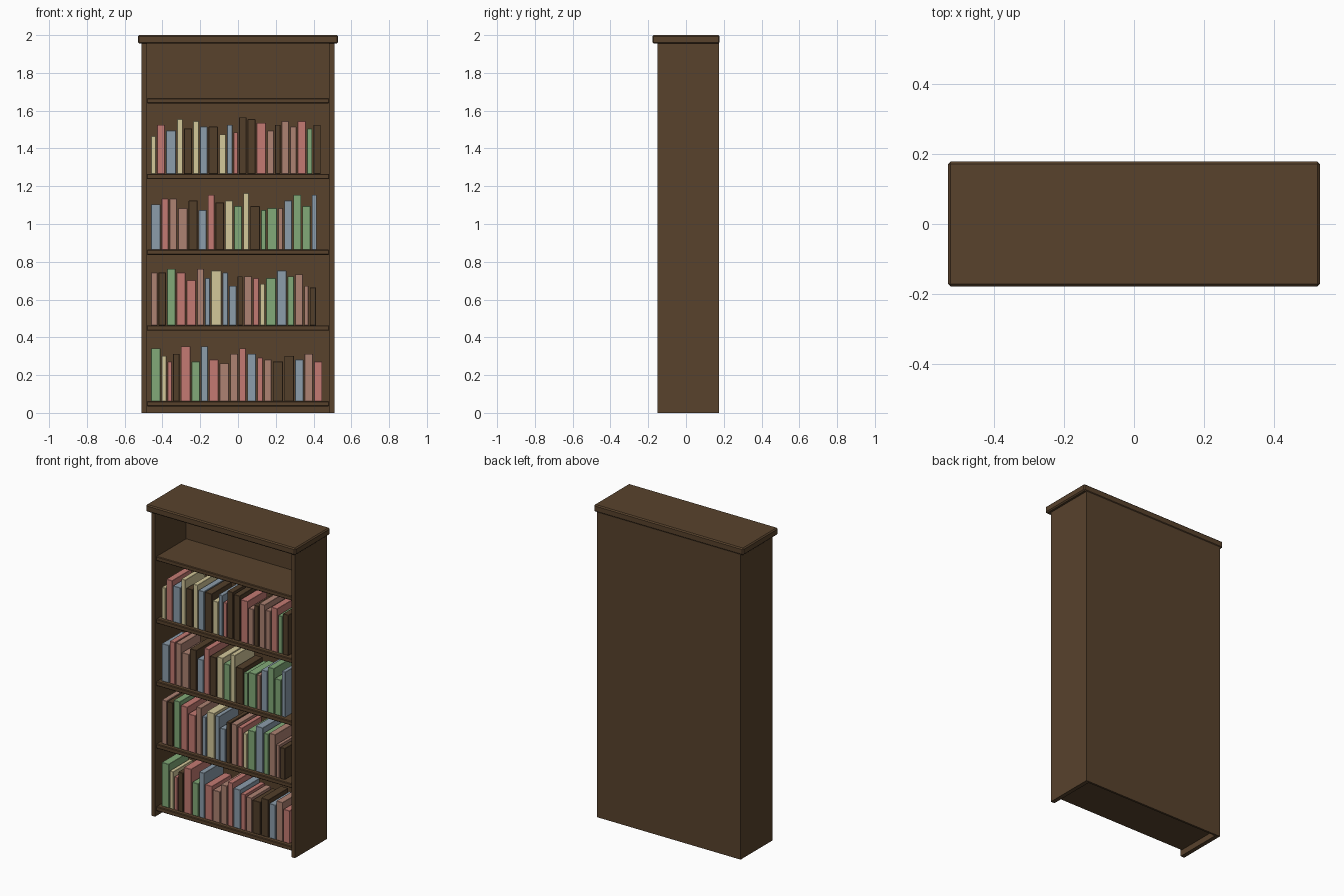
import bpy
import bmesh
from mathutils import Matrix, Vector

cube = bpy.data.objects.get("Cube")
if cube:
    bpy.data.objects.remove(cube, do_unlink=True)


def material(name, *srgb):
    """Flat material from display colour in 0-255."""
    rgb = [(c / 255 / 12.92) if c < 11 else ((c / 255 + 0.055) / 1.055) ** 2.4 for c in srgb]
    mat = bpy.data.materials.new(name)
    mat.use_nodes = True
    mat.diffuse_color = (*rgb, 1)
    shader = mat.node_tree.nodes["Principled BSDF"]
    shader.inputs["Base Color"].default_value = (*rgb, 1)
    shader.inputs["Roughness"].default_value = 0.8
    return mat


wood = material("dark wood", 88, 66, 44)
covers = {
    "d": material("brown cover", 82, 62, 42),
    "r": material("red cover", 196, 122, 114),
    "p": material("dusty pink cover", 174, 130, 114),
    "b": material("grey blue cover", 140, 157, 171),
    "c": material("cream cover", 212, 200, 154),
    "g": material("green cover", 130, 170, 120),
}


def box(name, low, high, mat, bevel=0.0):
    """Axis-aligned box between two corners, with optional chamfered edges."""
    low, high = Vector(low), Vector(high)
    mesh = bpy.data.meshes.new(name)
    bm = bmesh.new()
    bmesh.ops.create_cube(bm, size=1, matrix=Matrix.Diagonal((*(high - low), 1)))
    bm.to_mesh(mesh)
    bm.free()
    mesh.materials.append(mat)
    obj = bpy.data.objects.new(name, mesh)
    obj.location = (low + high) / 2
    bpy.context.collection.objects.link(obj)
    if bevel:
        mod = obj.modifiers.new("chamfer", "BEVEL")
        mod.width = bevel
        mod.segments = 1
    return obj


# Carcass
HALF, INNER, FRONT, BACK = 0.51, 0.483, -0.15, 0.175
box("left_side", (INNER, FRONT, 0), (HALF, BACK, 1.957), wood)
box("right_side", (-HALF, FRONT, 0), (-INNER, BACK, 1.957), wood)
box("back_panel", (-INNER, 0.162, 0), (INNER, BACK, 1.957), wood)
box("top_board", (-0.53, -0.178, 1.955), (0.53, 0.178, 2.0), wood, 0.007)

# Shelves
SHELF_GAP, SHELF_THICK, FIRST_SHELF = 0.401, 0.028, 0.034
for i in range(5):
    z = FIRST_SHELF + i * SHELF_GAP
    box(f"shelf_{i + 1}", (-INNER, -0.14, z), (INNER, 0.162, z + SHELF_THICK), wood, 0.004)


def book_row(shelf, colours, pitches, heights):
    """Row of upright books; pitch in thousandths, height in hundredths."""
    x = -0.46
    z = FIRST_SHELF + SHELF_THICK + shelf * SHELF_GAP
    for n, (key, pitch, height) in enumerate(zip(colours, pitches, heights)):
        width = pitch / 1000 - 0.007
        box(f"book_{shelf + 1}_{n + 1}", (x, -0.115, z),
            (x + width, 0.085, z + height / 100), covers[key], 0.0015)
        x += pitch / 1000


# Books, from the bottom shelf up
book_row(0, "gcrdrgbrpprbrpddbpr",
         [56, 32, 29, 40, 58, 50, 42, 56, 56, 48, 42, 53, 37, 45, 61, 58, 50, 50, 50],
         [28, 24, 21, 25, 29, 21, 29, 22, 20, 25, 28, 25, 23, 22, 21, 24, 22, 25, 21])
book_row(1, "pdgrrpbcbbdprcgbgppd",
         [40, 45, 50, 53, 56, 42, 32, 61, 34, 45, 34, 48, 37, 32, 58, 56, 40, 48, 29, 40],
         [28, 28, 30, 28, 24, 30, 25, 29, 28, 21, 26, 26, 25, 22, 25, 29, 26, 27, 21, 20])
book_row(2, "brppdbrdcgcdggpbggb",
         [56, 42, 45, 56, 53, 48, 42, 50, 48, 48, 37, 58, 32, 58, 32, 48, 48, 50, 32],
         [24, 27, 27, 22, 26, 21, 29, 25, 26, 23, 30, 23, 21, 22, 22, 26, 29, 23, 29])
book_row(3, "crbcdcbdcbrddrpdpprgd",
         [32, 48, 58, 36, 49, 37, 45, 56, 42, 34, 29, 45, 48, 56, 42, 34, 45, 40, 50, 34, 45],
         [20, 26, 23, 29, 24, 28, 25, 25, 21, 26, 22, 30, 29, 27, 23, 26, 28, 25, 28, 24, 26])
